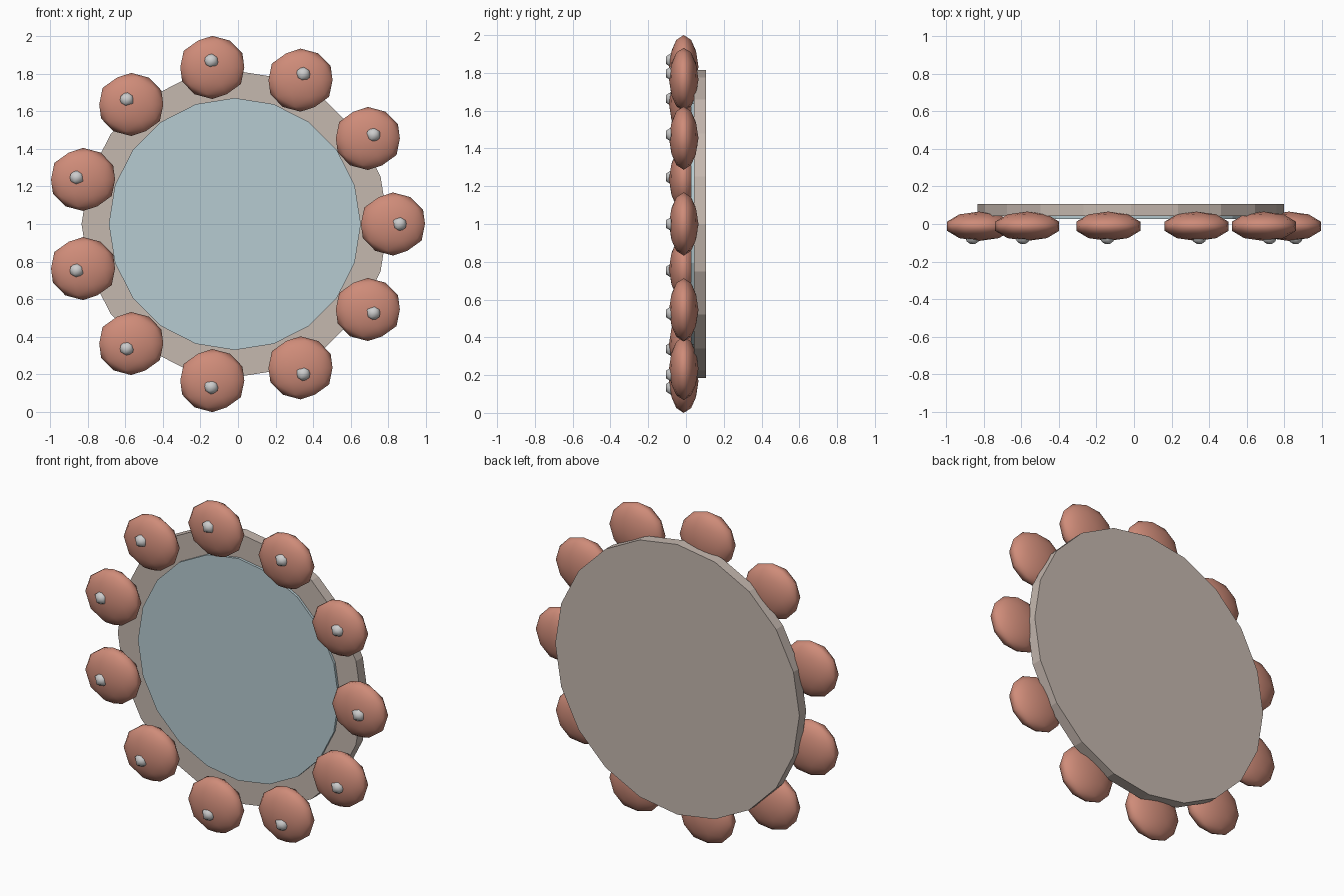
import bpy
from math import sin, cos, pi

if "Cube" in bpy.data.objects:
    bpy.data.objects.remove(bpy.data.objects["Cube"])

CX, CZ = -0.017, 1.0   # centre of the mirror
COUNT = 11             # ornaments around the rim


def material(name, rgb):
    m = bpy.data.materials.new(name)
    m.diffuse_color = (*rgb, 1)
    m.use_nodes = True
    m.node_tree.nodes["Principled BSDF"].inputs["Base Color"].default_value = m.diffuse_color
    return m


def finish(name, mat=None, smooth=False):
    ob = bpy.context.object
    ob.name = name
    if mat:
        ob.data.materials.append(mat)
    if smooth:
        bpy.ops.object.shade_smooth()
    return ob


def disc(name, radius, front, back, mat):
    bpy.ops.mesh.primitive_cylinder_add(
        vertices=20, radius=radius, depth=back - front,
        location=(CX, (front + back) / 2, CZ), rotation=(pi / 2, 0, 0))
    return finish(name, mat)


def ball(name, ring, angle, y, scale, subdivisions, mat=None):
    bpy.ops.mesh.primitive_ico_sphere_add(
        subdivisions=subdivisions, radius=1,
        location=(CX + ring * cos(angle), y, CZ + ring * sin(angle)))
    bpy.context.object.scale = scale
    return finish(name, mat, smooth=True)


clay = material("clay", (0.62, 0.26, 0.19))
frame = material("frame", (0.56, 0.48, 0.43))
glass = material("glass", (0.47, 0.60, 0.64))

# Backing plate and mirror glass
disc("back_plate", 0.815, 0.042, 0.107, frame)
disc("mirror_glass", 0.67, 0.027, 0.06, glass)

# Flattened ornaments around the rim, each with a small stud
for i in range(COUNT):
    a = 2 * pi * i / COUNT
    ball(f"rim_ornament_{i + 1}", 0.841, a, -0.012, (0.179, 0.078, 0.1676), 2, clay)
    ball(f"stud_{i + 1}", 0.876, a, -0.069, (0.0445, 0.0445, 0.0435), 1)
